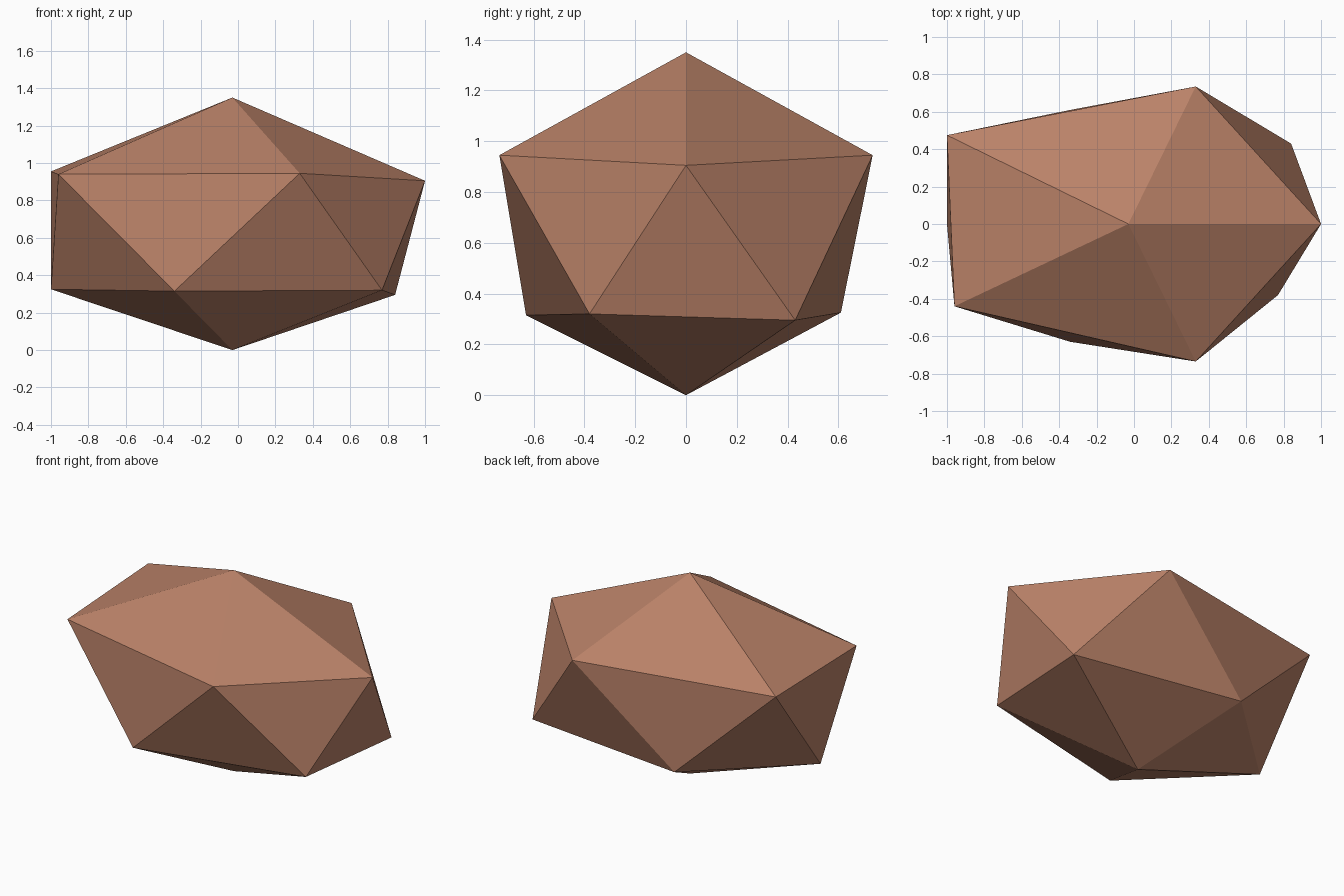
import bpy
import bmesh

default = bpy.data.objects.get("Cube")
if default:
    bpy.data.objects.remove(default, do_unlink=True)

# Clay brown material
COLOUR = (0.49, 0.222, 0.138, 1.0)
clay = bpy.data.materials.new("clay_brown")
clay.use_nodes = True
clay.diffuse_color = COLOUR
bsdf = next(n for n in clay.node_tree.nodes if n.type == 'BSDF_PRINCIPLED')
bsdf.inputs["Base Color"].default_value = COLOUR
bsdf.inputs["Roughness"].default_value = 0.9

# Uneven twenty-sided rock: two poles and two staggered rings of five corners
top_point = (-0.03, 0.0, 1.35)
bottom_point = (-0.03, 0.0, 0.0)
upper_ring = [(1.0, 0.0, 0.905), (0.33, 0.735, 0.945), (-1.0, 0.475, 0.955),
              (-0.96, -0.44, 0.94), (0.33, -0.735, 0.945)]
lower_ring = [(0.84, 0.43, 0.295), (-0.34, 0.61, 0.325), (-1.0, 0.0, 0.325),
              (-0.34, -0.63, 0.315), (0.77, -0.38, 0.32)]

bm = bmesh.new()
top = bm.verts.new(top_point)
bottom = bm.verts.new(bottom_point)
upper = [bm.verts.new(p) for p in upper_ring]
lower = [bm.verts.new(p) for p in lower_ring]

# Cap, two side triangles and base triangle for each fifth
count = len(upper)
for i in range(count):
    j = (i + 1) % count
    bm.faces.new((top, upper[i], upper[j]))
    bm.faces.new((upper[i], lower[i], upper[j]))
    bm.faces.new((upper[j], lower[i], lower[j]))
    bm.faces.new((bottom, lower[j], lower[i]))
bmesh.ops.recalc_face_normals(bm, faces=bm.faces)

mesh = bpy.data.meshes.new("rock")
bm.to_mesh(mesh)
bm.free()
mesh.materials.append(clay)
rock = bpy.data.objects.new("rock", mesh)
bpy.context.collection.objects.link(rock)
